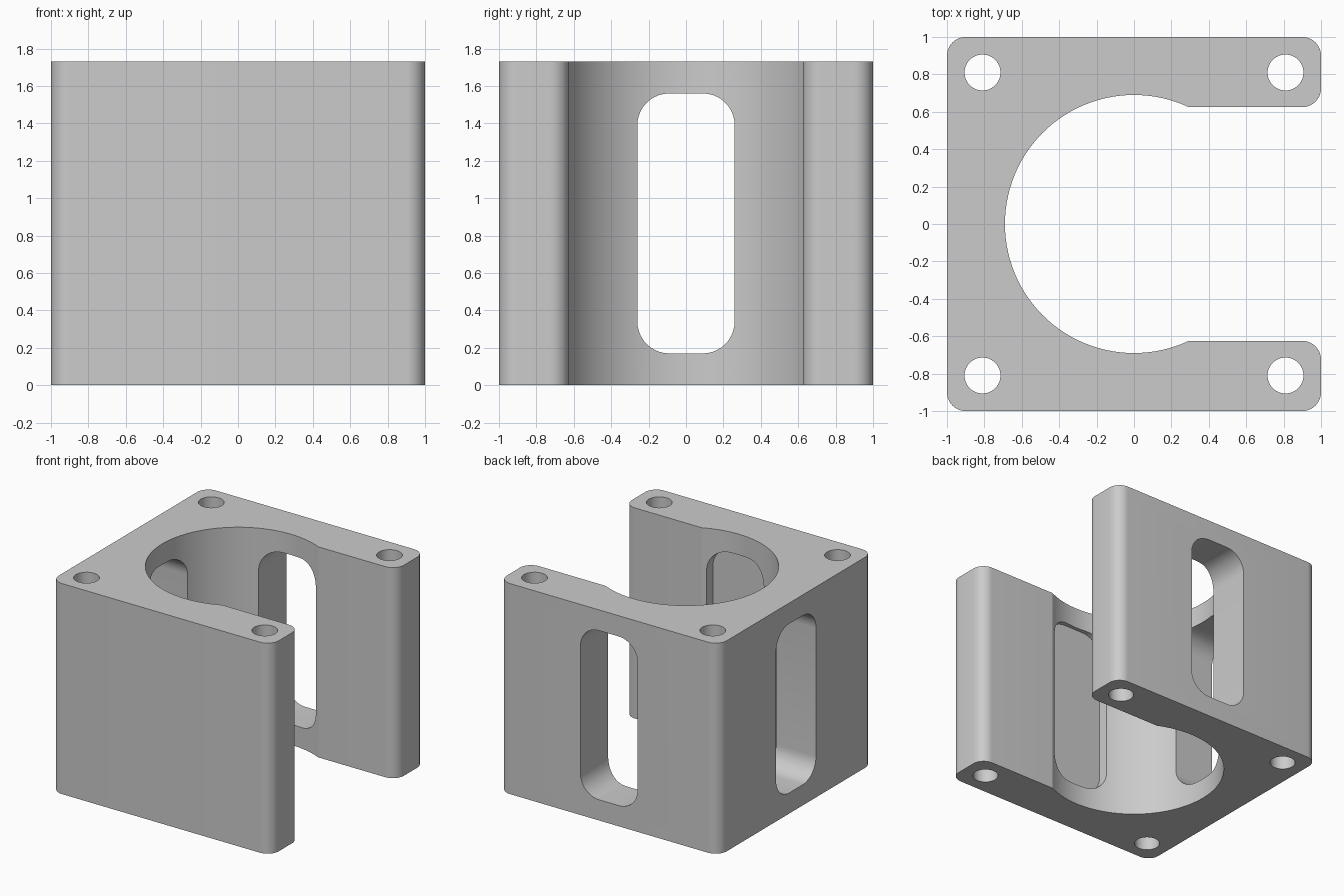
import bpy, bmesh, math
from mathutils import Matrix, Vector

if "Cube" in bpy.data.objects:
    bpy.data.objects.remove(bpy.data.objects["Cube"])

H = 1.73              # block height
BORE = 0.69           # main bore radius
ARM = 0.625           # inner face of the arms
HOLE, HOLE_POS = 0.096, 0.81
SLOT_W, SLOT_LO, SLOT_HI, SLOT_R = 0.26, 0.17, 1.56, 0.17

grey = bpy.data.materials.new("plain_grey")
grey.diffuse_color = (0.6, 0.6, 0.6, 1)
grey.use_nodes = True
grey.node_tree.nodes["Principled BSDF"].inputs["Base Color"].default_value = grey.diffuse_color


def arc(cx, cy, r, a0, a1, n):
    """Points along an arc, angles in degrees."""
    angles = [math.radians(a0 + (a1 - a0) * i / n) for i in range(n + 1)]
    return [(cx + r * math.cos(a), cy + r * math.sin(a)) for a in angles]


def rounded_rect(x0, x1, y0, y1, r, n=10):
    return (arc(x1 - r, y0 + r, r, -90, 0, n) + arc(x1 - r, y1 - r, r, 0, 90, n)
            + arc(x0 + r, y1 - r, r, 90, 180, n) + arc(x0 + r, y0 + r, r, 180, 270, n))


def prism(name, profile, depth, matrix=Matrix()):
    """Extrude a flat profile along its local z, then place it."""
    bm = bmesh.new()
    face = bm.faces.new([bm.verts.new((x, y, 0)) for x, y in profile])
    ext = bmesh.ops.extrude_face_region(bm, geom=[face])
    top = [v for v in ext["geom"] if isinstance(v, bmesh.types.BMVert)]
    bmesh.ops.translate(bm, verts=top, vec=(0, 0, depth))
    bmesh.ops.transform(bm, matrix=matrix, verts=bm.verts)
    bmesh.ops.recalc_face_normals(bm, faces=bm.faces)
    mesh = bpy.data.meshes.new(name)
    bm.to_mesh(mesh)
    bm.free()
    mesh.materials.append(grey)
    obj = bpy.data.objects.new(name, mesh)
    bpy.context.collection.objects.link(obj)
    return obj


# C-shaped block: rounded outer corners, round bore opening between two arms
c, tip = 0.1, 0.1
meet = math.degrees(math.asin(ARM / BORE))
profile = (arc(-1 + c, 1 - c, c, 90, 180, 10) + arc(-1 + c, -1 + c, c, 180, 270, 10)
           + arc(1 - c, -1 + c, c, -90, 0, 10) + arc(1 - tip, -ARM - tip, tip, 0, 90, 10)
           + arc(0, 0, BORE, 360 - meet, meet, 72)
           + arc(1 - tip, ARM + tip, tip, -90, 0, 10) + arc(1 - c, 1 - c, c, 0, 90, 10))
block = prism("bracket_block", profile, H)

# Four vertical bolt holes
cutters = []
for sx in (-1, 1):
    for sy in (-1, 1):
        ring = arc(sx * HOLE_POS, sy * HOLE_POS, HOLE, 0, 360, 40)[:-1]
        cutters.append(prism("bolt_hole_cutter", ring, H + 0.4,
                             Matrix.Translation((0, 0, -0.2))))

# Slots: through the back and left walls, a shallow pocket in the front wall
slot = rounded_rect(-SLOT_W, SLOT_W, SLOT_LO, SLOT_HI, SLOT_R)
upright = Matrix.Rotation(math.radians(90), 4, 'X')   # profile in xz, depth to -y
for turn, reach in ((0, 0.72), (180, 1.3), (-90, 1.3)):
    start = Matrix.Translation((0, -0.3, 0))
    place = Matrix.Rotation(math.radians(turn), 4, 'Z') @ start @ upright
    cutters.append(prism("slot_cutter", slot, reach - 0.3, place))

for cutter in cutters:
    mod = block.modifiers.new("cut", 'BOOLEAN')
    mod.operation, mod.solver, mod.object = 'DIFFERENCE', 'EXACT', cutter

# Apply the cuts and tidy up
result = block.evaluated_get(bpy.context.evaluated_depsgraph_get())
mesh = bpy.data.meshes.new_from_object(result)
block.modifiers.clear()
block.data = mesh
for cutter in cutters:
    bpy.data.objects.remove(cutter)

bpy.context.view_layer.objects.active = block
block.select_set(True)
bpy.ops.object.shade_smooth_by_angle(angle=math.radians(20))
